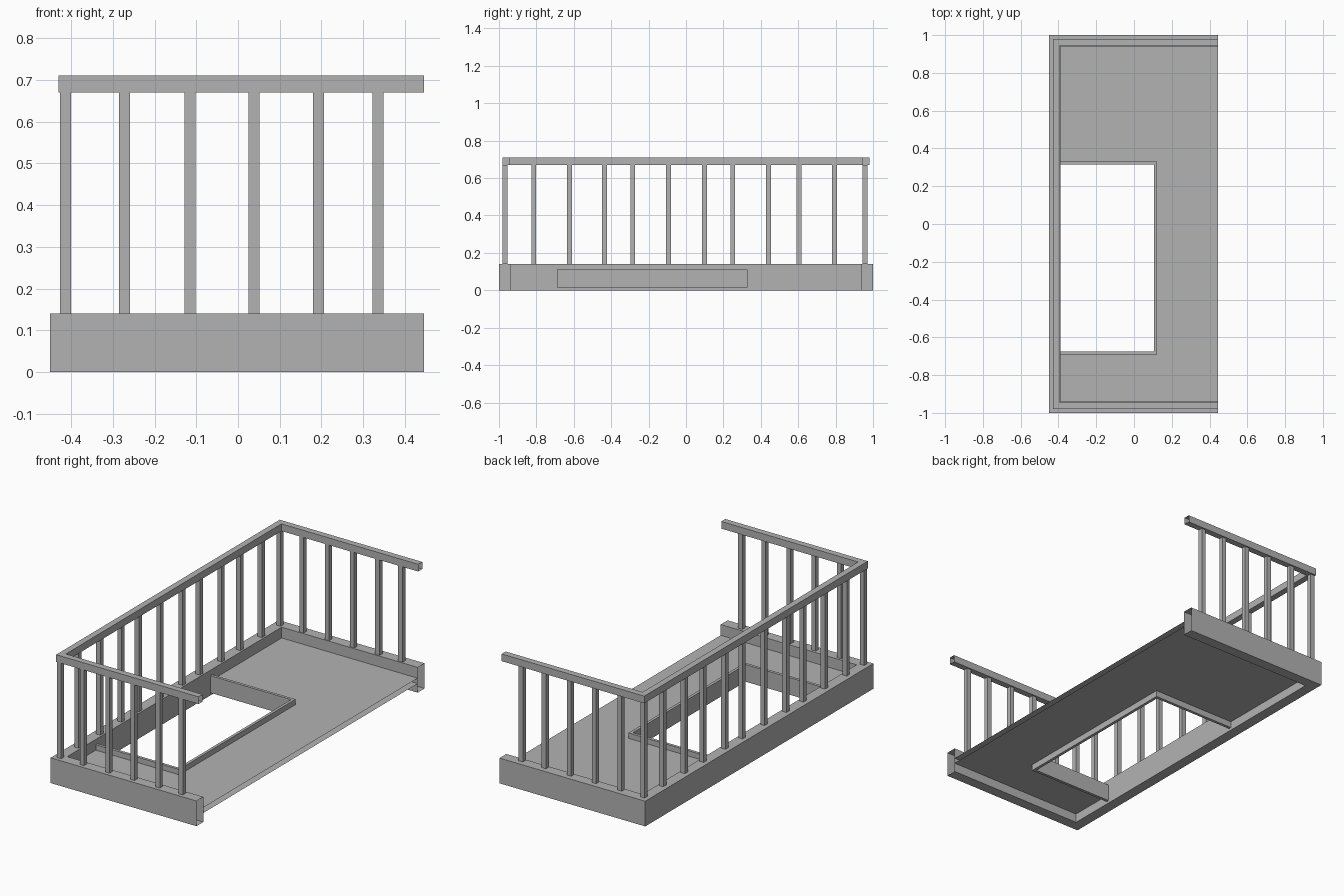
import bpy
import bmesh

cube = bpy.data.objects.get("Cube")
if cube:
    bpy.data.objects.remove(cube, do_unlink=True)

grey = bpy.data.materials.new("plain grey")
grey.use_nodes = True
colour = (0.45, 0.45, 0.45, 1)
grey.diffuse_color = colour
grey.node_tree.nodes["Principled BSDF"].inputs["Base Color"].default_value = colour


def make_object(name, bm):
    mesh = bpy.data.meshes.new(name)
    bm.to_mesh(mesh)
    bm.free()
    mesh.materials.append(grey)
    obj = bpy.data.objects.new(name, mesh)
    bpy.context.collection.objects.link(obj)
    return obj


def u_tube(name, open_x, closed_x, y0, y1, width, z0, z1):
    """Mitred, hollow, open-ended square tube running round three sides."""
    bm = bmesh.new()
    step = width if open_x > closed_x else -width
    outer = [(open_x, y0), (closed_x, y0), (closed_x, y1), (open_x, y1)]
    inner = [(open_x, y0 + width), (closed_x + step, y0 + width),
             (closed_x + step, y1 - width), (open_x, y1 - width)]
    rings = [[bm.verts.new((*p, z)) for p, z in ((a, z0), (a, z1), (b, z1), (b, z0))]
             for a, b in zip(outer, inner)]
    for r, s in zip(rings, rings[1:]):
        for i in range(4):
            j = (i + 1) % 4
            bm.faces.new((r[i], r[j], s[j], s[i]))
    bmesh.ops.recalc_face_normals(bm, faces=bm.faces)
    return make_object(name, bm)


def post(name, x, y, z0, z1, size=0.026):
    bm = bmesh.new()
    bmesh.ops.create_cube(bm, size=1)
    bmesh.ops.scale(bm, vec=(size, size, z1 - z0), verts=bm.verts)
    bmesh.ops.translate(bm, vec=(x, y, (z0 + z1) / 2), verts=bm.verts)
    return make_object(name, bm)


END, SIDE, WALL = 0.445, -0.45, -0.395

# Curb, handrail and the raised frame round the floor opening
u_tube("curb", END, SIDE, -1, 1, 0.06, 0, 0.14)
u_tube("handrail", END, -0.43, -0.98, 0.98, 0.035, 0.67, 0.71)
u_tube("opening_frame", WALL, 0.122, -0.69, 0.33, 0.016, 0.015, 0.11)

# Floor: upper and lower skins, cut out for the opening
bm = bmesh.new()
outline = [(END, -0.94), (END, 0.94), (WALL, 0.94), (WALL, 0.32),
           (0.114, 0.32), (0.114, -0.68), (WALL, -0.68), (WALL, -0.94)]
for z, points in ((0.08, outline), (0.05, outline[::-1])):
    bm.faces.new([bm.verts.new((x, y, z)) for x, y in points])
make_object("floor", bm)

# Balusters along both ends and the long side
for i, x in enumerate((-0.413, -0.272, -0.115, 0.038, 0.193, 0.335)):
    post(f"front_baluster_{i + 1}", x, -0.967, 0.14, 0.67)
    post(f"back_baluster_{i + 1}", x, 0.958, 0.14, 0.67)
for i, y in enumerate((-0.814, -0.623, -0.436, -0.285, -0.094,
                       0.099, 0.25, 0.441, 0.605, 0.794)):
    post(f"side_baluster_{i + 1}", -0.413, y, 0.14, 0.67)
